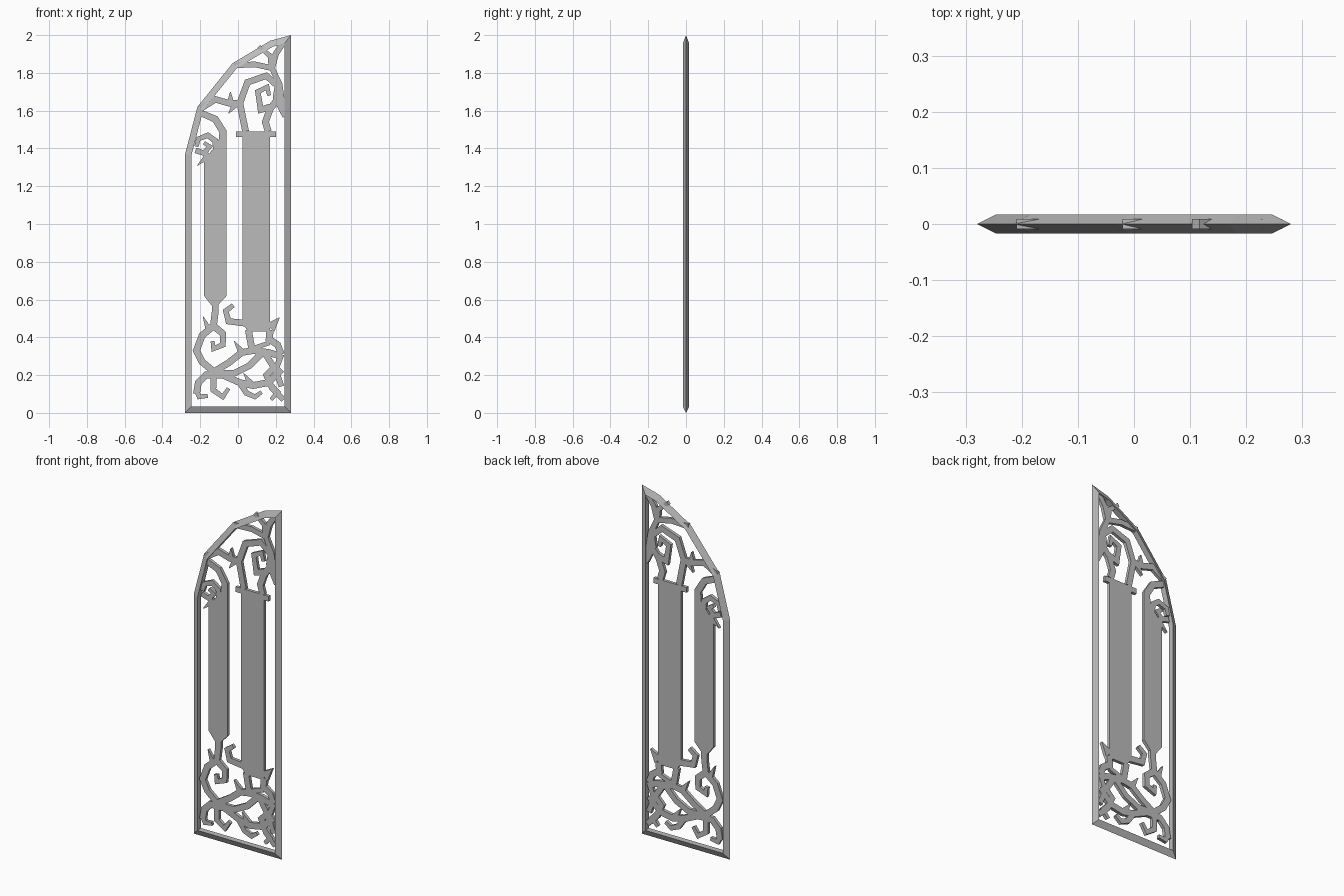
import bpy
import bmesh
from mathutils import Vector

default_cube = bpy.data.objects.get("Cube")
if default_cube:
    bpy.data.objects.remove(default_cube, do_unlink=True)

UNIT = 0.01            # layout points are in hundredths
FRAME_HALF = 0.017
PANEL_THICKNESS = 0.018

# One grey metal for the whole gate
metal = bpy.data.materials.new("grey_metal")
metal.use_nodes = True
grey = (0.5, 0.5, 0.5, 1)
metal.diffuse_color = grey
metal.node_tree.nodes["Principled BSDF"].inputs["Base Color"].default_value = grey


def make_object(name, bm):
    mesh = bpy.data.meshes.new(name)
    bmesh.ops.recalc_face_normals(bm, faces=bm.faces)
    bm.to_mesh(mesh)
    bm.free()
    mesh.materials.append(metal)
    obj = bpy.data.objects.new(name, mesh)
    bpy.context.collection.objects.link(obj)
    return obj


def thicken(obj):
    solid = obj.modifiers.new("thickness", "SOLIDIFY")
    solid.thickness = PANEL_THICKNESS
    solid.offset = 0


def miter(before, here, after):
    """Sideways direction at a corner, lengthened to keep the width even."""
    incoming = (here - before).normalized() if before else None
    outgoing = (after - here).normalized() if after else incoming
    incoming = incoming or outgoing
    side_in = Vector((-incoming.y, incoming.x))
    side_out = Vector((-outgoing.y, outgoing.x))
    middle = (side_in + side_out).normalized()
    return middle / max(middle.dot(side_in), 0.6)


def plate(name, points):
    """Flat cut-out sheet from an outline."""
    bm = bmesh.new()
    bm.faces.new([bm.verts.new((x * UNIT, 0, z * UNIT)) for x, z in points])
    thicken(make_object(name, bm))


def branch(name, points, start=3.6, end=3.6):
    """Flat mitred strip along a path, tapering from start to end width."""
    path = [Vector(p) for p in points]
    last = len(path) - 1
    bm = bmesh.new()
    rows = []
    for i, here in enumerate(path):
        before = path[i - 1] if i > 0 else None
        after = path[i + 1] if i < last else None
        half = (start + (end - start) * i / last) / 2
        side = miter(before, here, after) * half
        rows.append([bm.verts.new((p.x * UNIT, 0, p.y * UNIT))
                     for p in (here + side, here - side)])
    for a, b in zip(rows, rows[1:]):
        bm.faces.new((a[0], a[1], b[1], b[0]))
    thicken(make_object(name, bm))


def thorn(name, base, tip, width=4):
    branch(name, [base, tip], width, 0.3)


# Outer frame: knife-edged outside, flat wall inside
outline = [Vector(p) for p in ((-28, 0), (28, 0), (28, 200), (17, 197),
                               (-3, 185), (-21.5, 162), (-28, 137))]
bm = bmesh.new()
rings = []
for i, corner in enumerate(outline):
    before = outline[i - 1]
    after = outline[(i + 1) % len(outline)]
    inner = corner + miter(before, corner, after) * 3.4
    rings.append([bm.verts.new((p.x * UNIT, y, p.y * UNIT)) for p, y in
                  ((corner, 0), (inner, -FRAME_HALF), (inner, FRAME_HALF))])
for a, b in zip(rings, rings[1:] + rings[:1]):
    for j in range(3):
        k = (j + 1) % 3
        bm.faces.new((a[j], b[j], b[k], a[k]))
make_object("outer_frame", bm)

# Tall panels and the cap bar
plate("narrow_panel", [(-18, 62), (-12.5, 55), (-6, 62), (-6, 149), (-10, 147),
                       (-10.5, 141), (-14, 139), (-18, 133)])
plate("wide_panel", [(2.5, 47), (5.5, 43), (17, 43), (17, 148), (2.5, 148)])
plate("cap_bar", [(-1, 146), (20, 146), (20, 149), (-1, 149)])

# Hook and spiral on top of the narrow panel
branch("narrow_hook", [(-8, 146), (-8, 149), (-12, 155.5), (-19, 158.5)], 4, 3.4)
branch("narrow_spiral", [(-11.5, 139), (-12, 144), (-16, 147), (-21, 145),
                         (-22, 141)], 3.4, 2.2)
branch("narrow_spiral_tip", [(-22.5, 139), (-18, 137.5), (-15, 141), (-18, 143)], 3, 2)
thorn("narrow_spiral_thorn", (-15, 137), (-21.5, 131))

# Upper branches
branch("upper_left_stem", [(4, 149), (1, 164), (5, 175), (15, 178.5), (21, 173),
                           (20, 167), (25, 157)], 3.6, 3)
branch("upper_right_stem", [(16, 149), (14.5, 154), (17, 161), (21, 166)])
branch("upper_curl", [(17, 162), (12, 160.5), (10.5, 170), (15.5, 172.5),
                      (16.5, 168)], 3.6, 2)
branch("upper_side_branch", [(1, 164), (-5, 164), (-12, 166), (-20, 161)], 3.4, 3.4)
thorn("side_thorn_high", (-4, 164), (-4, 170))
thorn("side_thorn_low", (-1, 164), (-5, 158.5))
branch("crown_branch", [(-2, 184), (9, 184.5), (18, 182.5), (22, 174), (24, 160)], 3, 3)
branch("crown_fork_left", [(18, 182), (17, 189), (11, 194)], 3.4, 2)
branch("crown_fork_right", [(18, 183), (20, 190), (24, 196)], 3.4, 3)

# Root of the narrow panel
branch("narrow_root", [(-12, 59), (-12, 54), (-13, 46), (-19, 41), (-22, 33),
                       (-19, 27), (-13, 22)])
branch("narrow_root_curl", [(-13, 46), (-8, 42), (-8, 36), (-13, 34), (-13.5, 38)], 3.8, 2)
thorn("narrow_root_thorn", (-15, 43), (-18.5, 51))

# Root of the wide panel
branch("wide_root_curl", [(4, 47.5), (-5, 48.5), (-6.5, 54), (-2.5, 57)], 3.6, 2.4)
branch("wide_root_left", [(5.5, 44), (7.5, 33)])
branch("wide_root_right", [(17, 44), (16.5, 39), (21, 36), (23, 31)], 3.8, 3.4)
thorn("wide_root_thorn", (17, 45), (22, 50.5), 6)
branch("wide_root_link", [(7.5, 34), (16.5, 37)], 2.4, 2.4)

# Lower tangle of branches
branch("tangle_upper", [(-14, 21), (-5, 26.5), (2, 32), (8, 33), (16, 32), (23, 30)])
thorn("tangle_thorn", (2, 32), (-2, 38))
branch("tangle_lens", [(-14, 21), (-2, 21), (6, 25), (13, 32)], 3.4, 3.4)
branch("tangle_lower", [(-22, 10), (-21, 16), (-17, 20), (-8, 20), (1, 16),
                        (8, 14.5), (16, 16), (23, 23)])
branch("tangle_cross", [(14, 32), (19, 24), (15, 20), (18, 13), (24, 7)], 3.4, 3)
branch("tangle_right", [(23, 31), (20, 23), (23, 14)], 3, 3)
branch("curl_far_left", [(-22, 12), (-20.5, 8.5), (-16, 9)], 3, 2)
branch("curl_left", [(-13, 19), (-13, 12), (-8, 8.5), (-5, 13)], 3.4, 2)
branch("curl_middle", [(1, 16), (4.5, 10.5), (9, 8.5), (12.5, 11)], 3.4, 2)
branch("curl_right", [(16, 16), (21, 11), (17.5, 7)], 3.2, 2)
thorn("lower_thorn", (7, 15), (3, 21))
